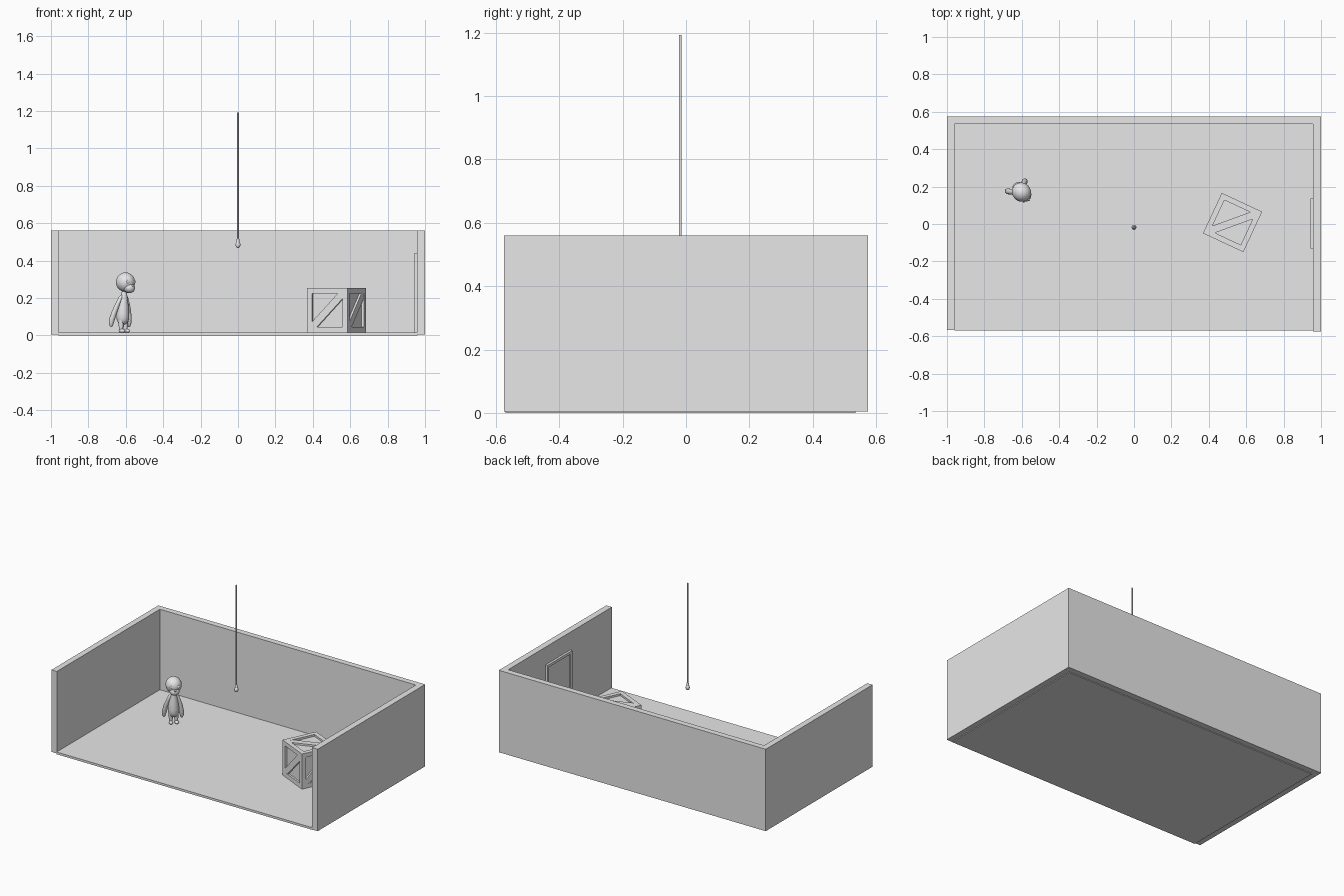
import bpy, bmesh
from math import cos, sin, pi, radians
from mathutils import Matrix, Vector

if "Cube" in bpy.data.objects:
    bpy.data.objects.remove(bpy.data.objects["Cube"], do_unlink=True)

GREY = (0.8, 0.8, 0.8, 1)
grey = bpy.data.materials.new("plain grey")
grey.use_nodes = True
grey.diffuse_color = GREY
grey.node_tree.nodes["Principled BSDF"].inputs["Base Color"].default_value = GREY


def finish(name, bm, place=Matrix(), smooth=False):
    bmesh.ops.recalc_face_normals(bm, faces=bm.faces)
    mesh = bpy.data.meshes.new(name)
    bm.to_mesh(mesh)
    bm.free()
    mesh.materials.append(grey)
    ob = bpy.data.objects.new(name, mesh)
    bpy.context.collection.objects.link(ob)
    ob.matrix_world = place
    if smooth:
        bpy.ops.object.select_all(action='DESELECT')
        ob.select_set(True)
        bpy.context.view_layer.objects.active = ob
        bpy.ops.object.shade_smooth_by_angle(angle=radians(50))
    return ob


def add_box(bm, lo, hi, turn=Matrix()):
    lo, hi = Vector(lo), Vector(hi)
    m = turn @ Matrix.Translation((lo + hi) / 2) @ Matrix.Diagonal((*(hi - lo), 1))
    bmesh.ops.create_cube(bm, size=1, matrix=m)


def prism(name, outline, z0, z1):
    bm = bmesh.new()
    face = bm.faces.new([bm.verts.new((x, y, z0)) for x, y in outline])
    new = bmesh.ops.extrude_face_region(bm, geom=[face])["geom"]
    bmesh.ops.translate(bm, vec=(0, 0, z1 - z0),
                        verts=[v for v in new if isinstance(v, bmesh.types.BMVert)])
    return finish(name, bm)


def loft(name, rings, place=Matrix(), sides=14):
    """Skin level rings given as (x, y, z, radius)."""
    bm = bmesh.new()
    loops = [[bm.verts.new((x + r * cos(2 * pi * i / sides),
                            y + r * sin(2 * pi * i / sides), z))
              for i in range(sides)] for x, y, z, r in rings]
    for a, b in zip(loops, loops[1:]):
        for i in range(sides):
            j = (i + 1) % sides
            bm.faces.new((a[i], a[j], b[j], b[i]))
    bm.faces.new(loops[0])
    bm.faces.new(loops[-1])
    return finish(name, bm, place, smooth=True)


def ball(name, centre, size, place=Matrix(), tilt=0):
    bm = bmesh.new()
    m = (Matrix.Translation(centre) @ Matrix.Rotation(tilt, 4, 'X')
         @ Matrix.Diagonal((*size, 1)))
    bmesh.ops.create_uvsphere(bm, u_segments=20, v_segments=14, radius=1, matrix=m)
    return finish(name, bm, place, smooth=True)


# Room: floor slab and three walls, open at the front
FLOOR = 0.015
prism("floor", [(-0.96, -0.57), (0.96, -0.57), (0.96, 0.535), (-0.96, 0.535)], 0, FLOOR)
prism("walls", [(-1, -0.568), (-0.96, -0.568), (-0.96, 0.535), (0.958, 0.535),
                (0.958, -0.575), (1, -0.575), (1, 0.575), (-1, 0.575)], 0.005, 0.56)

# Door on the inside of the left wall: raised frame around a sunken panel
bm = bmesh.new()
add_box(bm, (0.953, -0.115, 0.005), (0.96, 0.12, 0.425))
for y in (-0.13, 0.117):
    add_box(bm, (0.943, y, 0.001), (0.96, y + 0.018, 0.44))
add_box(bm, (0.943, -0.112, 0.422), (0.96, 0.117, 0.44))
finish("door", bm)

# Crate: core, twelve edge beams and a diagonal board on each side
H, BEAM, DEEP = 0.119, 0.029, 0.013
bm = bmesh.new()
core = H - DEEP
add_box(bm, (-core,) * 3, (core,) * 3)
for axis in range(3):
    for s in (-1, 1):
        for t in (-1, 1):
            mid = [s * (H - BEAM / 2), t * (H - BEAM / 2)]
            mid.insert(axis, 0)
            half = [BEAM / 2] * 3
            half[axis] = H
            add_box(bm, Vector(mid) - Vector(half), Vector(mid) + Vector(half))
quarter = pi / 2
upright = Matrix.Rotation(quarter, 4, 'X')
turns = [Matrix(), Matrix.Rotation(pi, 4, 'X')]
turns += [Matrix.Rotation(k * quarter, 4, 'Z') @ upright for k in range(4)]
for turn in turns:
    slant = turn @ Matrix.Rotation(pi / 4, 4, 'Z')
    add_box(bm, (-0.13, -0.02, core - 0.005), (0.13, 0.02, H - 0.001), slant)
finish("crate", bm, Matrix.Translation((0.527, 0.008, FLOOR + H + 0.001))
       @ Matrix.Rotation(radians(-25), 4, 'Z'))

# Hanging lamp: cord, socket and bulb
hang = Matrix.Translation((0, -0.018, 0))
loft("lamp_cord", [(0, 0, 0.51, 0.0045), (0, 0, 1.192, 0.0045)], hang, 10)
loft("lamp_socket", [(0, 0, 0.497, 0.009), (0, 0, 0.512, 0.008), (0, 0, 0.518, 0.005)], hang)
ball("lamp_bulb", (0, 0, 0.485), (0.013, 0.013, 0.018), hang)

# Figure, built facing -y and then turned towards the crate
stand = Matrix.Translation((-0.612, 0.185, 0)) @ Matrix.Rotation(radians(45), 4, 'Z')
loft("figure_torso", [(0, 0.004, 0.06, 0.012), (0, 0.005, 0.068, 0.026),
                      (0, 0.006, 0.09, 0.034), (0, 0.006, 0.115, 0.035),
                      (0, 0.003, 0.15, 0.030), (0, 0, 0.185, 0.024),
                      (0, -0.003, 0.212, 0.018), (0, -0.008, 0.245, 0.012)], stand, 20)
ball("figure_head", (-0.003, -0.018, 0.285), (0.050, 0.053, 0.052), stand)
ball("figure_muzzle", (-0.003, -0.044, 0.256), (0.032, 0.034, 0.029), stand, radians(20))
ball("figure_nose", (-0.003, -0.074, 0.268), (0.007, 0.007, 0.006), stand)
for side, s, back in (("left", 1, 0.012), ("right", -1, 0.040)):
    ball(f"figure_{side}_eye", (s * 0.022 - 0.003, -0.061, 0.287),
         (0.010, 0.007, 0.011), stand)
    loft(f"figure_{side}_arm", [(s * 0.010, 0.000, 0.218, 0.006),
                                (s * 0.020, 0.002, 0.205, 0.011),
                                (s * 0.032, back * 0.3, 0.170, 0.013),
                                (s * 0.043, back * 0.6, 0.130, 0.015),
                                (s * 0.050, back * 0.9, 0.090, 0.016),
                                (s * 0.053, back, 0.065, 0.013),
                                (s * 0.053, back, 0.050, 0.008),
                                (s * 0.053, back, 0.044, 0.003)], stand)
    loft(f"figure_{side}_leg", [(s * 0.017, 0.002, 0.022, 0.010),
                                (s * 0.017, 0.002, 0.045, 0.012),
                                (s * 0.016, 0.003, 0.085, 0.017)], stand)
    ball(f"figure_{side}_foot", (s * 0.018, -0.006, 0.025), (0.013, 0.021, 0.011), stand)
